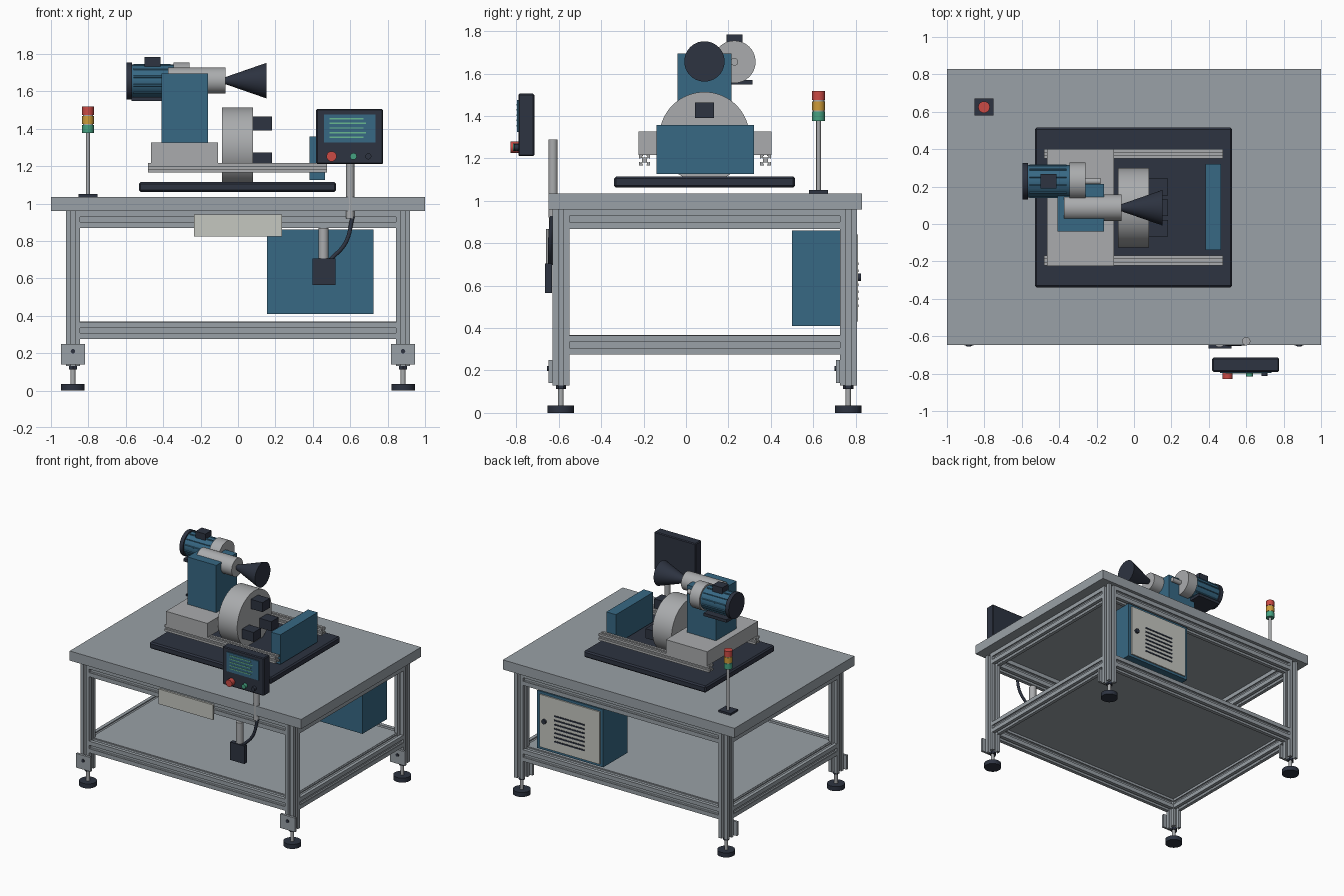
import bpy, bmesh, math
from mathutils import Vector, Matrix

if "Cube" in bpy.data.objects:
    bpy.data.objects.remove(bpy.data.objects["Cube"])


def mat(name, r, g, b):
    m = bpy.data.materials.new(name)
    m.diffuse_color = (r, g, b, 1)
    m.use_nodes = True
    m.node_tree.nodes["Principled BSDF"].inputs["Base Color"].default_value = m.diffuse_color
    return m


FRAME = mat("frame grey", 0.32, 0.355, 0.385)
STEEL = mat("machined grey", 0.40, 0.41, 0.42)
DARK = mat("dark slate", 0.026, 0.033, 0.052)
BLUE = mat("machine blue", 0.038, 0.138, 0.23)
PALE = mat("pale panel", 0.56, 0.57, 0.53)
RED = mat("signal red", 0.60, 0.07, 0.06)
AMBER = mat("signal amber", 0.62, 0.33, 0.04)
GREEN = mat("signal green", 0.06, 0.36, 0.22)
LINES = mat("screen green", 0.14, 0.48, 0.28)


def finish(bm, name, m, smooth=False):
    bmesh.ops.recalc_face_normals(bm, faces=bm.faces)
    me = bpy.data.meshes.new(name)
    bm.to_mesh(me)
    bm.free()
    me.materials.append(m)
    ob = bpy.data.objects.new(name, me)
    bpy.context.collection.objects.link(ob)
    if smooth:
        bpy.context.view_layer.objects.active = ob
        ob.select_set(True)
        bpy.ops.object.shade_smooth_by_angle(angle=math.radians(35))
        ob.select_set(False)
    return ob


def box(name, x, y, z, m, bevel=0):
    """Box from three (min, max) ranges."""
    bm = bmesh.new()
    bmesh.ops.create_cube(bm, size=1)
    for v in bm.verts:
        v.co = [(r[0] + r[1]) / 2 + c * (r[1] - r[0]) for r, c in zip((x, y, z), v.co)]
    if bevel:
        bmesh.ops.bevel(bm, geom=bm.edges[:], offset=bevel, segments=1, affect='EDGES')
    return finish(bm, name, m)


def rod(name, a, b, r, m, r2=None, n=40):
    """Cylinder or cone from point a to point b."""
    a, b = Vector(a), Vector(b)
    d = b - a
    bm = bmesh.new()
    bmesh.ops.create_cone(bm, cap_ends=True, segments=n, radius1=r,
                          radius2=r if r2 is None else r2, depth=d.length)
    rot = d.to_track_quat('Z', 'Y').to_matrix().to_4x4()
    bmesh.ops.transform(bm, matrix=Matrix.Translation((a + b) / 2) @ rot, verts=bm.verts)
    return finish(bm, name, m, n > 8)


def extrusion(name, x, y, z, axis, m):
    """Slotted bar filling three ranges, grooved on four sides."""
    quarter = [(1, 1), (0.3, 1), (0.3, 0.8), (0.5, 0.72), (0.3, 0.45), (-0.3, 0.45),
               (-0.5, 0.72), (-0.3, 0.8), (-0.3, 1)]
    pts = []
    for k in range(4):
        for u, v in quarter:
            for _ in range(k):
                u, v = -v, u
            pts.append((u, v))
    rng = (x, y, z)
    i, j = [k for k in range(3) if k != axis]
    bm = bmesh.new()
    ring = []
    for u, v in pts:
        c = [0, 0, 0]
        c[i] = (rng[i][0] + rng[i][1]) / 2 + u * (rng[i][1] - rng[i][0]) / 2
        c[j] = (rng[j][0] + rng[j][1]) / 2 + v * (rng[j][1] - rng[j][0]) / 2
        c[axis] = rng[axis][0]
        ring.append(bm.verts.new(c))
    face = bm.faces.new(ring)
    ext = bmesh.ops.extrude_face_region(bm, geom=[face])
    step = Vector((0, 0, 0))
    step[axis] = rng[axis][1] - rng[axis][0]
    bmesh.ops.translate(bm, vec=step, verts=[g for g in ext['geom'] if isinstance(g, bmesh.types.BMVert)])
    if not any(f for f in bm.faces if len(f.verts) > 4 and f is face):
        bm.faces.new(ring)
    return finish(bm, name, m)


# Table frame
box("table_top", (-1, 1), (-0.648, 0.83), (0.96, 1.035), FRAME)
box("lower_shelf", (-0.86, 0.86), (-0.57, 0.745), (0.352, 0.368), FRAME)
XL, YF, YB = (0.845, 0.92), (-0.63, -0.55), (0.725, 0.805)
for s, side in ((-1, "left"), (1, "right")):
    xr = tuple(sorted((s * XL[0], s * XL[1])))
    xc = s * 0.8825
    for yr, end in ((YF, "front"), (YB, "back")):
        yc, tag = sum(yr) / 2, f"{end}_{side}"
        extrusion("leg_" + tag, xr, yr, (0.13, 0.96), 2, FRAME)
        rod("foot_pad_" + tag, (xc, yc, 0), (xc, yc, 0.035), 0.063, DARK)
        rod("foot_stem_" + tag, (xc, yc, 0.03), (xc, yc, 0.14), 0.013, STEEL, n=20)
        rod("foot_nut_" + tag, (xc, yc, 0.112), (xc, yc, 0.13), 0.024, DARK, n=6)
        box("foot_bracket_" + tag, (xc - 0.064, xc + 0.064), (yr[0] - 0.018, yr[0]), (0.14, 0.25), FRAME)
        rod("bracket_bolt_" + tag, (xc, yr[0] - 0.025, 0.21), (xc, yr[0], 0.21), 0.012, DARK, n=16)
    for z, lvl in (((0.275, 0.365), "lower"), ((0.868, 0.96), "upper")):
        extrusion(f"{lvl}_side_beam_{side}", xr, (-0.55, 0.725), z, 1, FRAME)
for yr, end in ((YF, "front"), (YB, "back")):
    for z, lvl in (((0.275, 0.365), "lower"), ((0.868, 0.96), "upper")):
        extrusion(f"{lvl}_{end}_beam", (-0.845, 0.845), yr, z, 0, FRAME)
box("front_panel", (-0.235, 0.235), (-0.645, -0.63), (0.825, 0.942), PALE)

# Electrical cabinet with vented door
box("cabinet", (0.155, 0.725), (0.5, 0.80), (0.41, 0.86), BLUE)
box("cabinet_door", (0.18, 0.70), (0.80, 0.81), (0.43, 0.84), PALE)
for i in range(7):
    z = 0.50 + i * 0.033
    box(f"door_vent_{i}", (0.31, 0.57), (0.81, 0.814), (z, z + 0.011), DARK)
rod("door_lock", (0.655, 0.81, 0.64), (0.655, 0.825, 0.64), 0.018, DARK, n=20)

# Operator pendant
rod("pendant_post", (0.6, -0.627, 0.92), (0.6, -0.627, 1.29), 0.022, STEEL, n=28)
box("pendant_housing", (0.418, 0.776), (-0.79, -0.715), (1.21, 1.505), DARK, 0.006)
box("pendant_screen", (0.46, 0.735), (-0.797, -0.789), (1.325, 1.475), BLUE)
for i in range(5):
    z = 1.35 + i * 0.025
    box(f"screen_line_{i}", (0.488, 0.685 if i % 2 else 0.67), (-0.8, -0.796), (z, z + 0.007), LINES)
for name, x, r, y, m in (("stop_button", 0.5, 0.027, -0.828, RED), ("start_button", 0.617, 0.018, -0.815, GREEN),
                         ("mode_button", 0.697, 0.016, -0.812, DARK)):
    rod(name, (x, -0.789, 1.252), (x, y, 1.252), r, m, n=24)

# Switch box with conduit and cable
box("switch_box", (0.397, 0.52), (-0.665, -0.632), (0.565, 0.705), DARK)
rod("switch_conduit", (0.457, -0.632, 0.70), (0.457, -0.632, 0.868), 0.027, STEEL, n=24)
cu = bpy.data.curves.new("cable", 'CURVE')
cu.dimensions = '3D'
cu.bevel_depth = 0.011
cu.bevel_resolution = 3
cu.use_fill_caps = True
sp = cu.splines.new('BEZIER')
path = [(0.495, -0.64, 0.70), (0.575, -0.64, 0.79), (0.613, -0.632, 0.93)]
sp.bezier_points.add(len(path) - 1)
for p, co in zip(sp.bezier_points, path):
    p.co = co
    p.handle_left_type = p.handle_right_type = 'AUTO'
cu.materials.append(DARK)
bpy.context.collection.objects.link(bpy.data.objects.new("cable", cu))

# Signal tower
TX, TY = -0.802, 0.625
box("tower_base", (TX - 0.052, TX + 0.052), (TY - 0.045, TY + 0.045), (1.035, 1.05), DARK)
rod("tower_pole", (TX, TY, 1.05), (TX, TY, 1.515), 0.011, STEEL, n=20)
for i, (n, m) in enumerate((("green", GREEN), ("amber", AMBER), ("red", RED))):
    z = 1.376 + i * 0.049
    rod(f"tower_{n}_lamp", (TX, TY, z), (TX, TY, z + 0.044), 0.031, m, n=28)
    if i < 2:
        rod(f"tower_ring_{n}", (TX, TY, z + 0.044), (TX, TY, z + 0.049), 0.027, STEEL, n=28)

# Machine bed and rails
box("machine_bed", (-0.53, 0.525), (-0.34, 0.515), (1.062, 1.114), DARK, 0.01)
for y, n in ((-0.195, "front"), (0.375, "back")):
    extrusion("rail_" + n, (-0.48, 0.475), (y - 0.026, y + 0.026), (1.166, 1.217), 0, STEEL)

# Headstock, column and splash guard
box("headstock_base", (-0.465, -0.108), (-0.224, 0.402), (1.215, 1.326), STEEL)
box("column", (-0.41, -0.16), (-0.04, 0.215), (1.326, 1.695), BLUE)
box("splash_guard", (0.381, 0.464), (-0.14, 0.32), (1.127, 1.358), BLUE)

# Chuck with three jaws
CY = 0.087
rod("chuck", (-0.085, CY, 1.3), (0.081, CY, 1.3), 0.213, STEEL, n=64)
for k in range(3):
    a = math.radians(90 + 120 * k)
    y, z = CY + 0.127 * math.cos(a), 1.3 + 0.127 * math.sin(a)
    box(f"chuck_jaw_{k}", (0.08, 0.182), (y - 0.045, y + 0.045), (z - 0.037, z + 0.037), DARK)

# Spindle and grinding cone
rod("spindle", (-0.375, CY, 1.657), (-0.067, CY, 1.657), 0.07, STEEL)
rod("grinding_cone", (-0.07, CY, 1.657), (0.152, CY, 1.657), 0.018, DARK, 0.095)

# Drive motor
MY, MZ = 0.228, 1.655
rod("motor_body", (-0.567, MY, MZ), (-0.34, MY, MZ), 0.087, BLUE)
rod("motor_fan_cover", (-0.597, MY, MZ), (-0.567, MY, MZ), 0.098, DARK)
rod("motor_flange", (-0.345, MY, MZ), (-0.258, MY, MZ), 0.1, STEEL)
rod("motor_shaft", (-0.26, MY, MZ), (-0.18, MY, MZ), 0.018, STEEL, n=20)
box("terminal_box", (-0.5, -0.415), (MY - 0.038, MY + 0.038), (1.73, 1.783), DARK)
box("motor_foot", (-0.57, -0.37), (MY - 0.085, MY + 0.085), (1.547, 1.57), DARK)
for k in range(12):
    a = math.tau * (k + 0.5) / 12
    y, z = MY + 0.088 * math.cos(a), MZ + 0.088 * math.sin(a)
    rod(f"motor_fin_{k}", (-0.56, y, z), (-0.36, y, z), 0.006, BLUE, n=6)
